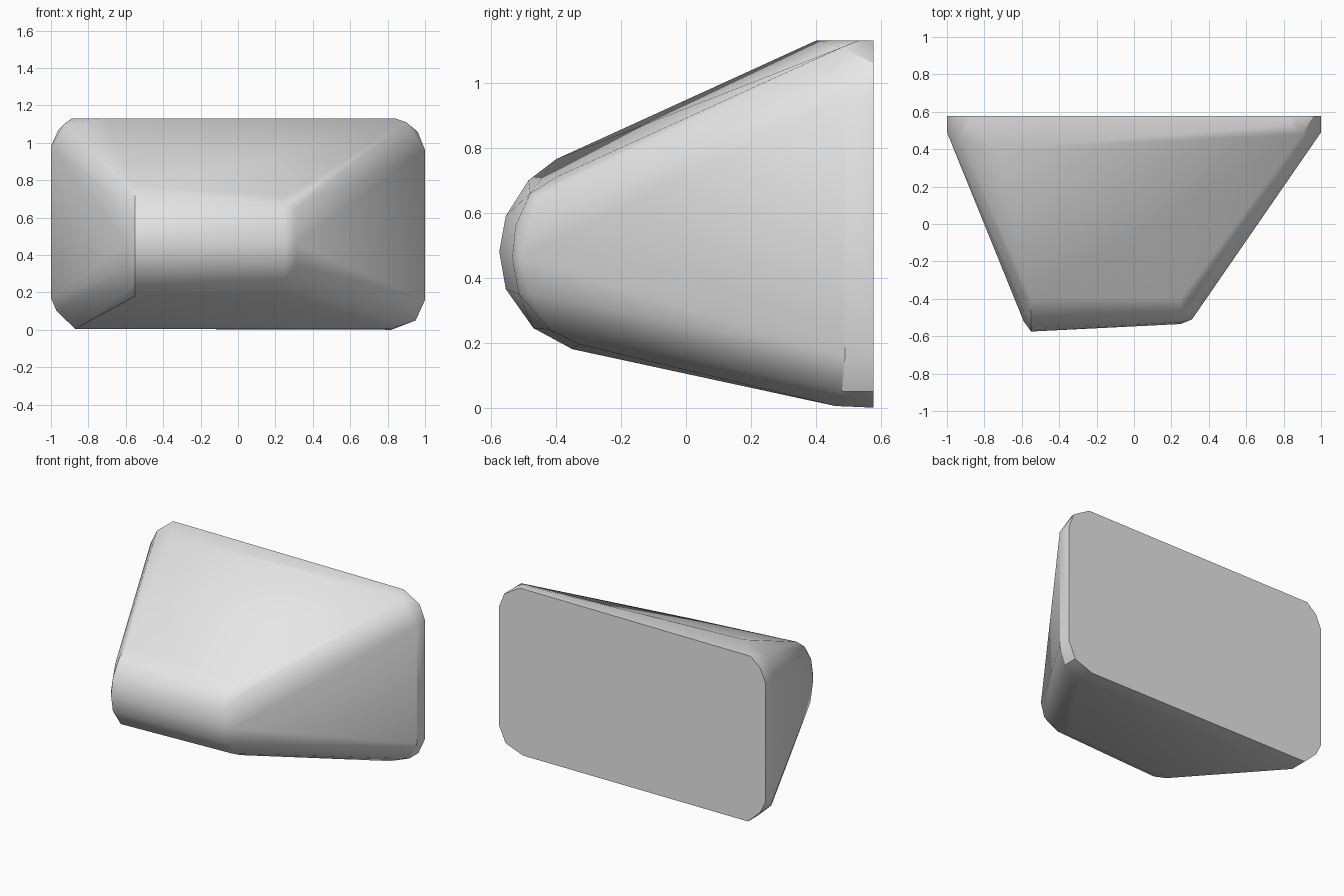
import bpy, bmesh, math

cube = bpy.data.objects.get("Cube")
if cube:
    bpy.data.objects.remove(cube, do_unlink=True)

# Single matte grey
grey = bpy.data.materials.new("plain grey")
grey.use_nodes = True
colour = (0.8, 0.8, 0.8, 1)
grey.diffuse_color = colour
grey.node_tree.nodes["Principled BSDF"].inputs["Base Color"].default_value = colour

# Outline of the flat back plate (x, z), with bevelled corners
plate = [(-1, .17), (-.96, .09), (-.87, .005), (.82, 0), (.95, .05), (1, .16),
         (1, .96), (.96, 1.06), (.84, 1.13), (-.89, 1.13), (-.96, 1.07), (-1, .98)]
points = [(x, .577, z) for x, z in plate]

# Rim where the plate turns into the tapering sides (x, y, z)
points += [(-1, .49, .17), (-1, .49, .98), (1, .49, .16), (1, .49, .96),
           (-.97, .47, .1), (-.87, .46, .005), (.82, .46, .005), (.95, .48, .05),
           (-.93, .46, 1.1), (-.72, .40, 1.13), (.84, .53, 1.13), (.9, .48, 1.11)]

# Rounded nose: a profile (y, z) at each end, the left end shorter and shallower
points += [(-.55, y, z) for y, z in [(-.40, .765), (-.485, .70), (-.555, .59), (-.575, .48),
                                    (-.555, .365), (-.47, .245), (-.35, .18)]]
points += [(.25, y, z) for y, z in [(-.40, .71), (-.48, .66), (-.525, .56), (-.535, .46),
                                   (-.515, .35), (-.42, .24), (-.33, .195)]]
# Side turns of the nose
points += [(-.59, y, z) for y, z in [(-.47, .65), (-.52, .47), (-.49, .33)]]
points += [(.31, y, z) for y, z in [(-.46, .65), (-.51, .46), (-.48, .35)]]

# Skin the sections into one closed wedge
bm = bmesh.new()
for p in points:
    bm.verts.new(p)
hull = bmesh.ops.convex_hull(bm, input=bm.verts)
loose = {g for g in hull["geom_interior"] + hull["geom_unused"]
         if isinstance(g, bmesh.types.BMVert)}
bmesh.ops.delete(bm, geom=list(loose), context="VERTS")
bmesh.ops.dissolve_limit(bm, angle_limit=math.radians(1), verts=bm.verts, edges=bm.edges)
bmesh.ops.recalc_face_normals(bm, faces=bm.faces)
mesh = bpy.data.meshes.new("wedge_body")
bm.to_mesh(mesh)
bm.free()
body = bpy.data.objects.new("wedge_body", mesh)
bpy.context.collection.objects.link(body)
mesh.materials.append(grey)

# Soft shading over the rounded edges, crisp at the plate
bpy.ops.object.select_all(action="DESELECT")
body.select_set(True)
bpy.context.view_layer.objects.active = body
bpy.ops.object.shade_smooth_by_angle(angle=math.radians(30))
